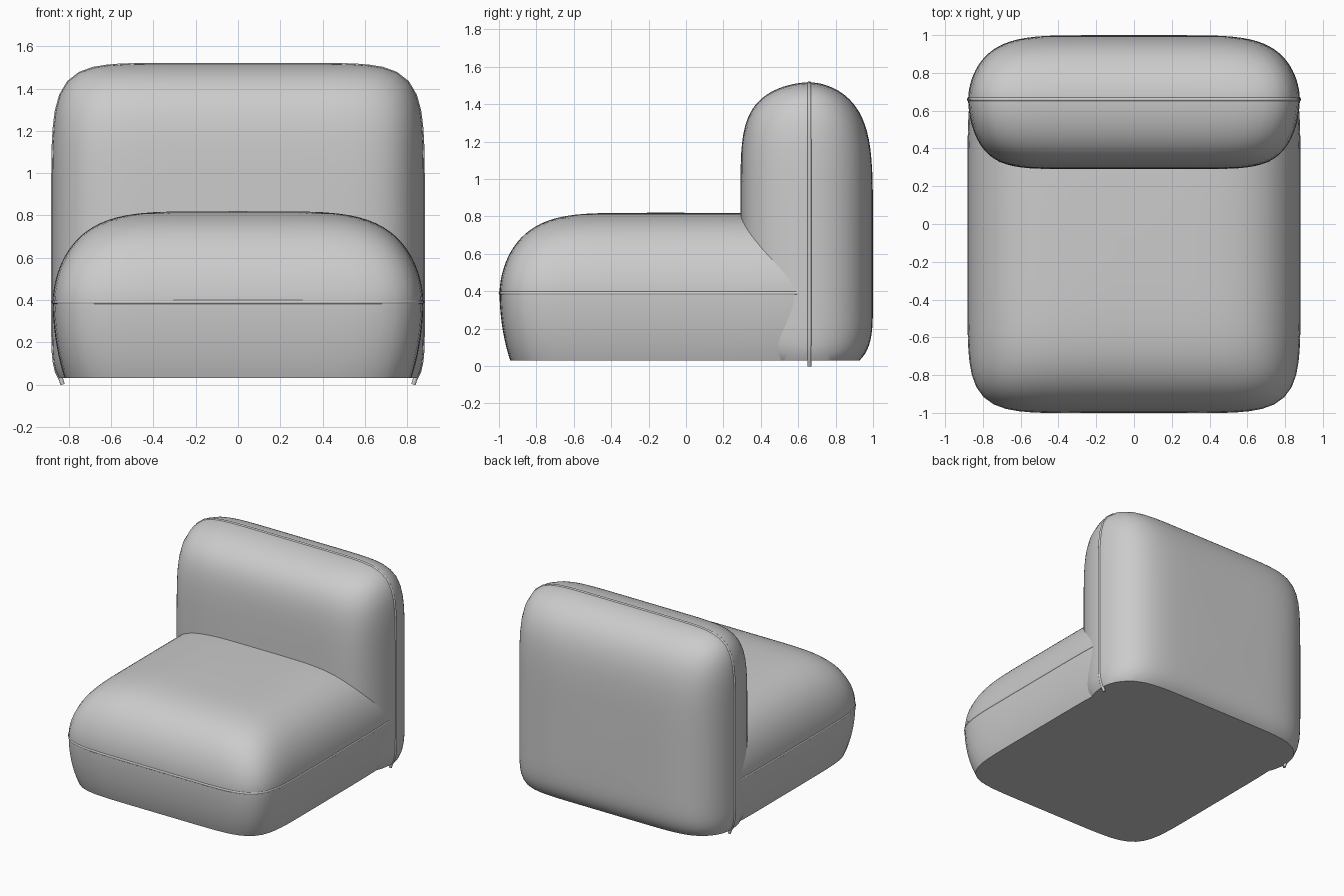
import bpy, bmesh, math
from mathutils import Vector

if "Cube" in bpy.data.objects:
    bpy.data.objects.remove(bpy.data.objects["Cube"])

SEG, RINGS = 112, 22


def outline(s, n, half_w, lo, hi):
    """Bulging rounded-rectangle ring, scaled by s (lo/hi: half lengths)."""
    pts = []
    for i in range(SEG):
        t = 2 * math.pi * i / SEG
        c, d = math.cos(t), math.sin(t)
        r = s * (abs(c) ** n + abs(d) ** n) ** (-1 / n)
        pts.append((r * c * half_w, r * d * (hi if d > 0 else lo)))
    return pts


def cushion(name, to_world, n, size, neg, pos, cuts):
    """Two soft domes joined at a seam; neg/pos = (depth, squareness)."""
    bm = bmesh.new()

    def ring(s, w):
        m = 3.5 + (n - 3.5) * s
        return [bm.verts.new(to_world(u, v, w)) for u, v in outline(s, m, *size)]

    seam = ring(1, 0)
    for sign, (depth, p) in ((-1, neg), (1, pos)):
        prev = seam
        for k in range(1, RINGS):
            phi = math.pi / 2 * k / RINGS
            cur = ring(math.cos(phi) ** (2 / p), sign * depth * math.sin(phi) ** 1.1)
            for i in range(SEG):
                j = (i + 1) % SEG
                bm.faces.new((prev[i], prev[j], cur[j], cur[i]))
            prev = cur
        tip = bm.verts.new(to_world(0, 0, sign * depth))
        for i in range(SEG):
            bm.faces.new((prev[i], prev[(i + 1) % SEG], tip))
    for co, no in cuts:
        geom = bm.verts[:] + bm.edges[:] + bm.faces[:]
        bmesh.ops.bisect_plane(bm, geom=geom, plane_co=co, plane_no=no, clear_outer=True)
        bmesh.ops.holes_fill(bm, edges=[e for e in bm.edges if e.is_boundary])
    bmesh.ops.recalc_face_normals(bm, faces=bm.faces[:])
    mesh = bpy.data.meshes.new(name)
    bm.to_mesh(mesh)
    bm.free()
    ob = bpy.data.objects.new(name, mesh)
    bpy.context.collection.objects.link(ob)
    bpy.ops.object.select_all(action='DESELECT')
    ob.select_set(True)
    bpy.context.view_layer.objects.active = ob
    bpy.ops.object.shade_smooth_by_angle(angle=math.radians(40))


def piping(name, pts):
    """Thin round cord along the seam."""
    cu = bpy.data.curves.new(name, 'CURVE')
    cu.dimensions = '3D'
    cu.bevel_depth = 0.011
    cu.bevel_resolution = 3
    cu.use_fill_caps = True
    sp = cu.splines.new('POLY')
    sp.points.add(len(pts) - 1)
    for p, co in zip(sp.points, pts):
        p.co = (*co, 1)
    bpy.context.collection.objects.link(bpy.data.objects.new(name, cu))


def seat_map(u, v, w):
    return Vector((u, v - 0.12, w + 0.39))


def back_map(u, v, w):
    return Vector((u, w + 0.66, v + 0.5))


seat_size = (0.877, 0.877, 1.1)
back_size = (0.878, 0.56, 1.017)

# Seat cushion: domed top, flat base, ends inside the backrest
cushion("seat", seat_map, 7, seat_size, (0.66, 6), (0.43, 5),
        [((0, 0, 0.03), (0, 0, -1)), ((0, 0.66, 0), (0, 1, 0))])

# Backrest cushion: upright, flat base
cushion("backrest", back_map, 8, back_size, (0.37, 8), (0.34, 6),
        [((0, 0, 0.03), (0, 0, -1))])

# Seam cords, started at the hidden or open end of each outline
ring = outline(0.993, 7, *seat_size)
q = SEG // 4
ring = ring[q:] + ring[:q]
piping("seat_piping", [p for p in (seat_map(u, v, 0) for u, v in ring) if p.y < 0.67])

ring = outline(0.995, 8, *back_size)
ring = ring[-q:] + ring[:-q]
path = [p for p in (back_map(u, v, 0) for u, v in ring) if p.z > 0.012]
for i in (0, -1):
    end = path[i].copy()
    end.x = math.copysign(0.83, end.x)
    end.z = 0
    path.insert(0, end) if i == 0 else path.append(end)
piping("backrest_piping", path)
